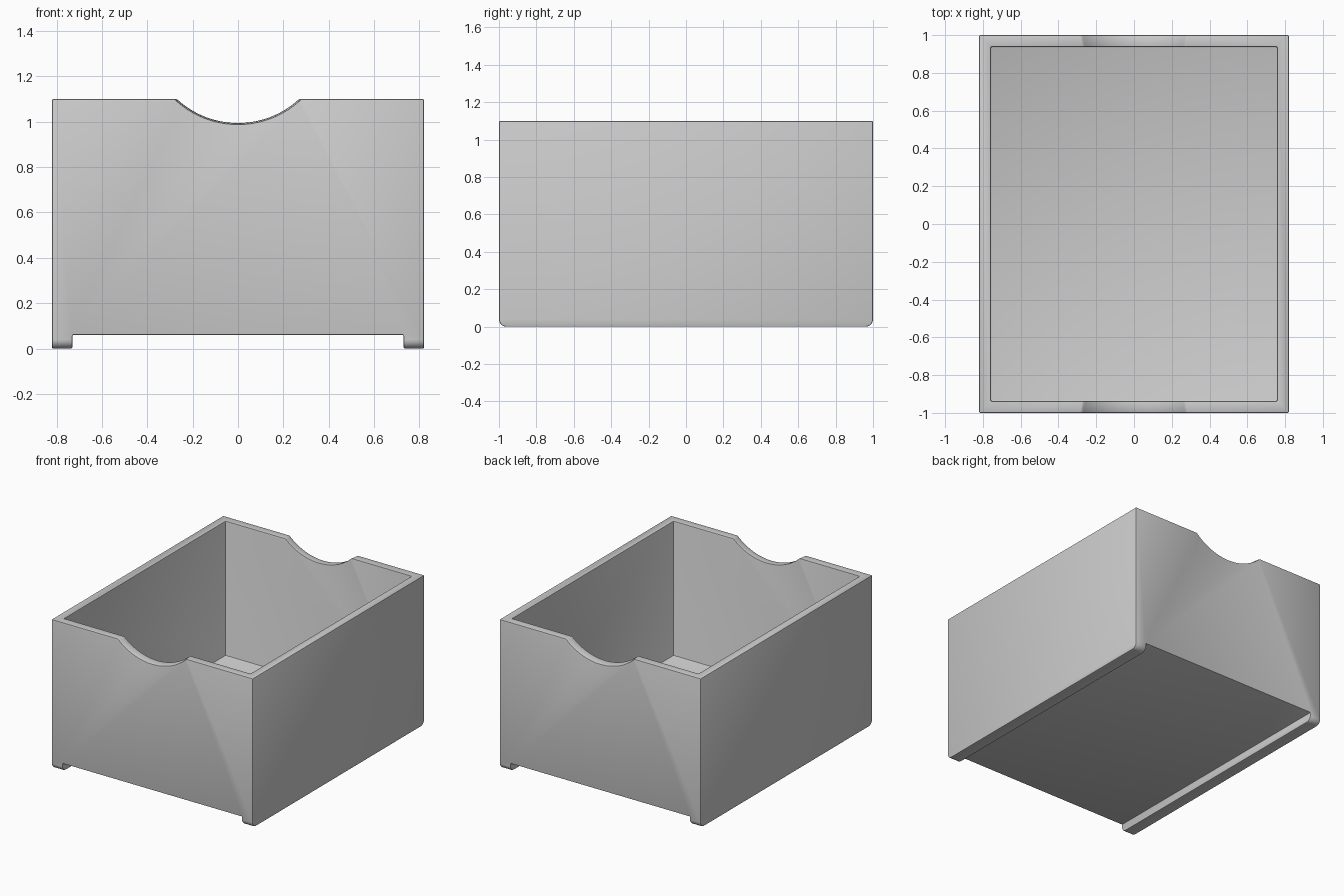
import bpy
from math import asin, sin, cos, pi

if "Cube" in bpy.data.objects:
    bpy.data.objects.remove(bpy.data.objects["Cube"])

W, D, H = 0.82, 1.0, 1.10      # half width, half depth, height
WALL = 0.062
RAIL_H, RAIL_X = 0.06, 0.73    # underside channel height and half width
FLOOR = 0.11
R = 0.04                       # rounding of the lower front and back edges


def loft(name, ring_a, ring_b):
    """Solid between two matching rings of points."""
    n = len(ring_a)
    faces = [(i, (i + 1) % n, n + (i + 1) % n, n + i) for i in range(n)]
    faces += [tuple(reversed(range(n))), tuple(range(n, 2 * n))]
    mesh = bpy.data.meshes.new(name)
    mesh.from_pydata(ring_a + ring_b, [], faces)
    obj = bpy.data.objects.new(name, mesh)
    bpy.context.collection.objects.link(obj)
    bpy.context.view_layer.objects.active = obj
    bpy.ops.object.select_all(action='DESELECT')
    obj.select_set(True)
    bpy.ops.object.mode_set(mode='EDIT')
    bpy.ops.mesh.select_all(action='SELECT')
    bpy.ops.mesh.normals_make_consistent(inside=False)
    bpy.ops.object.mode_set(mode='OBJECT')
    return obj


def block(name, x, y, z0, z1):
    ring = [(-x, -y), (x, -y), (x, y), (-x, y)]
    return loft(name, [(a, b, z0) for a, b in ring], [(a, b, z1) for a, b in ring])


def scoop_ring(y, half, low):
    """Circular dip in the rim, closed above the top of the box."""
    drop = H - low
    r = (half * half + drop * drop) / (2 * drop)
    end = asin(half / r)
    n = 32
    arc = [(r * sin(end * (2 * i / n - 1)), y,
            low + r - r * cos(end * (2 * i / n - 1))) for i in range(n + 1)]
    return arc + [(half, y, H + 0.2), (-half, y, H + 0.2)]


# Box body: side profile with rounded lower corners, extruded across
profile = [(-D, H)]
profile += [(-D + R - R * cos(a), R - R * sin(a)) for a in [i * pi / 16 for i in range(9)]]
profile += [(-y, z) for y, z in reversed(profile)]
box = loft("storage_box", [(-W, y, z) for y, z in profile], [(W, y, z) for y, z in profile])

# Cutters: cavity, underside channel leaving two rails, tapered hand scoops
cutters = [
    block("cavity_cutter", W - WALL, D - WALL, FLOOR, H + 0.3),
    block("channel_cutter", RAIL_X, D + 0.2, -0.2, RAIL_H),
]
for side in (-1, 1):
    outer = scoop_ring(side * (D + 0.005), 0.28, 0.988)
    inner = scoop_ring(side * (D - WALL - 0.005), 0.268, 0.995)
    cutters.append(loft("scoop_cutter", outer, inner))

bpy.context.view_layer.objects.active = box
bpy.ops.object.select_all(action='DESELECT')
box.select_set(True)
for cutter in cutters:
    cut = box.modifiers.new("cut", 'BOOLEAN')
    cut.operation, cut.solver, cut.object = 'DIFFERENCE', 'EXACT', cutter
    bpy.ops.object.modifier_apply(modifier=cut.name)
    bpy.data.objects.remove(cutter)

# Fine edge softening
bevel = box.modifiers.new("soft_edges", 'BEVEL')
bevel.width, bevel.segments = 0.006, 2
bevel.limit_method, bevel.angle_limit = 'ANGLE', 0.6
bpy.ops.object.modifier_apply(modifier=bevel.name)
bpy.ops.object.shade_smooth_by_angle(angle=0.5)
